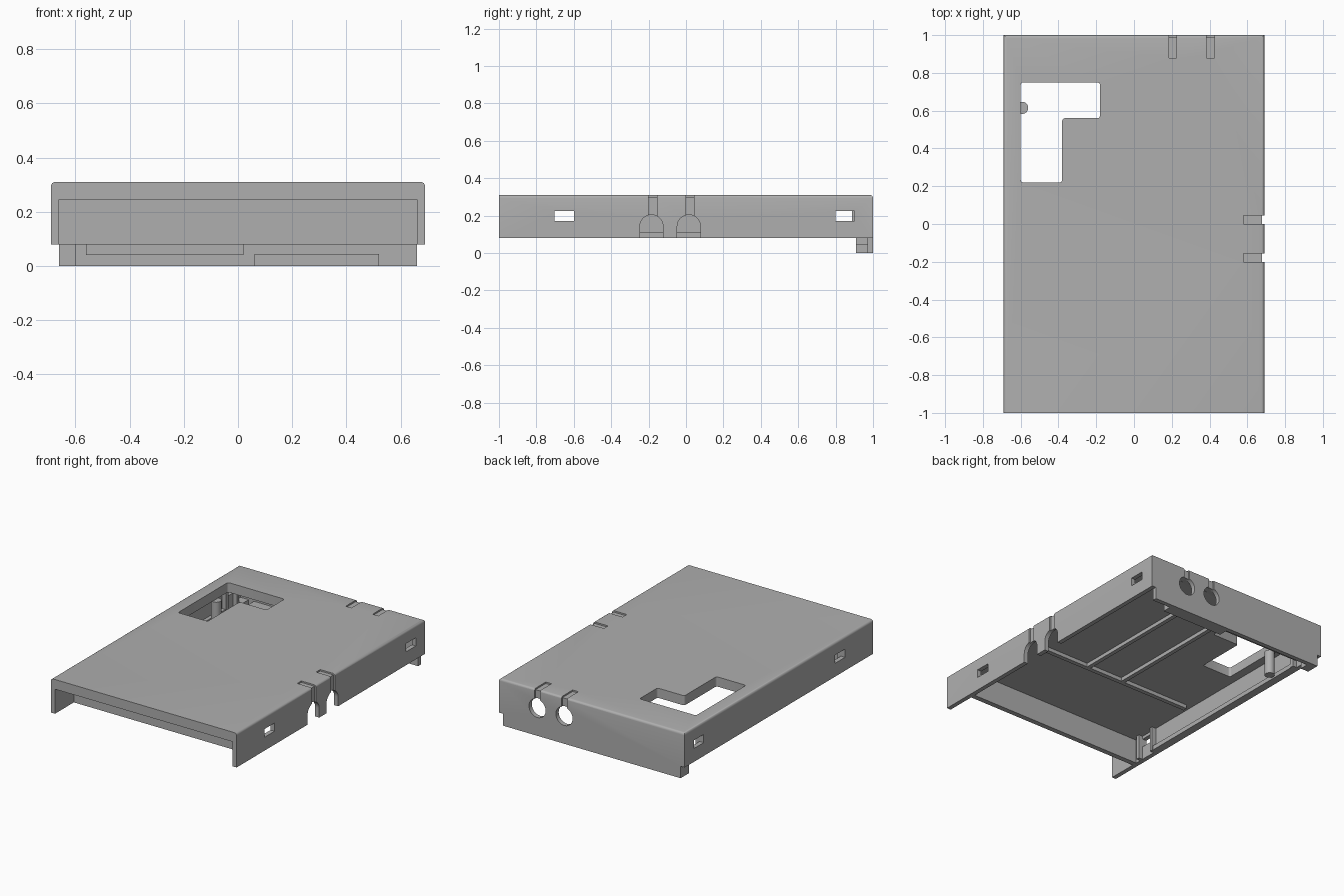
import bpy, bmesh, math
from mathutils import Matrix, Vector

cube = bpy.data.objects.get("Cube")
if cube:
    bpy.data.objects.remove(cube, do_unlink=True)

grey = bpy.data.materials.new("plain grey")
grey.use_nodes = True
COLOUR = (0.43, 0.43, 0.43, 1)
grey.diffuse_color = COLOUR
grey.node_tree.nodes["Principled BSDF"].inputs["Base Color"].default_value = COLOUR

FLOOR, TOP, CEILING = 0.08, 0.31, 0.245   # rim, roof and inside heights
OUT, INN = 0.69, 0.66                     # half widths outside and inside


def finish(name, bm):
    bmesh.ops.recalc_face_normals(bm, faces=bm.faces)
    mesh = bpy.data.meshes.new(name)
    bm.to_mesh(mesh)
    bm.free()
    mesh.materials.append(grey)
    ob = bpy.data.objects.new(name, mesh)
    bpy.context.collection.objects.link(ob)
    return ob


def box_mesh(x, y, z):
    bm = bmesh.new()
    bmesh.ops.create_cube(bm, size=1)
    for v in bm.verts:
        v.co = Vector([a + (b - a) * (c + 0.5) for (a, b), c in zip((x, y, z), v.co)])
    return bm


def box(name, x, y, z):
    return finish(name, box_mesh(x, y, z))


def prism(name, points, z0, z1, round_corners=0.0):
    bm = bmesh.new()
    face = bm.faces.new([bm.verts.new((x, y, z0)) for x, y in points])
    up = bmesh.ops.extrude_face_region(bm, geom=[face])["geom"]
    bmesh.ops.translate(bm, vec=(0, 0, z1 - z0),
                        verts=[g for g in up if isinstance(g, bmesh.types.BMVert)])
    if round_corners:
        upright = [e for e in bm.edges if abs(e.verts[0].co.z - e.verts[1].co.z) > 0.01]
        bmesh.ops.bevel(bm, geom=upright, offset=round_corners, segments=4,
                        profile=0.5, affect='EDGES')
    return finish(name, bm)


def cylinder(name, centre, radius, depth, axis='Z'):
    bm = bmesh.new()
    turn = {'Z': Matrix(), 'X': Matrix.Rotation(math.pi / 2, 4, 'Y'),
            'Y': Matrix.Rotation(math.pi / 2, 4, 'X')}[axis]
    bmesh.ops.create_cone(bm, cap_ends=True, segments=40, radius1=radius, radius2=radius,
                          depth=depth, matrix=Matrix.Translation(centre) @ turn)
    return finish(name, bm)


def cut(target, cutter):
    cutter.hide_render = True
    mod = target.modifiers.new("cut", 'BOOLEAN')
    mod.operation, mod.solver, mod.object = 'DIFFERENCE', 'EXACT', cutter
    bpy.context.view_layer.update()
    result = bpy.data.meshes.new_from_object(
        target.evaluated_get(bpy.context.evaluated_depsgraph_get()))
    target.modifiers.clear()
    target.data = result
    bpy.data.objects.remove(cutter, do_unlink=True)


# Shell with rounded roof edges on both sides and the back
bm = box_mesh((-OUT, OUT), (-1, 1), (FLOOR, TOP))
rounded = []
for e in bm.edges:
    a, b = (v.co for v in e.verts)
    mid = (a + b) / 2
    if mid.z > TOP - 0.01 and mid.y > -0.9:
        rounded.append(e)
bmesh.ops.bevel(bm, geom=rounded, offset=0.016, segments=4, profile=0.5, affect='EDGES')
shell = finish("cover_shell", bm)

# Inside cavity and front recess leave a cross wall between them
cut(shell, box("cavity", (-INN, INN), (-0.765, 0.97), (0, CEILING)))
cut(shell, box("front_recess", (-INN, INN), (-1.1, -0.8), (0, CEILING)))

# L-shaped window in the roof
cut(shell, prism("window", [(-0.6, 0.22), (-0.38, 0.22), (-0.38, 0.56), (-0.18, 0.56),
                            (-0.18, 0.75), (-0.6, 0.75)], 0.2, 0.4, 0.014))

# Clip slots through both side walls
for y in (-0.65, 0.85):
    cut(shell, box("clip_slot", (-0.8, 0.8), (y - 0.052, y + 0.052), (0.17, 0.225)))

# Cable arches in the left wall with shallow grooves up and over the roof
for y in (-0.185, 0.015):
    cut(shell, cylinder("arch_top", (0.69, y, 0.142), 0.062, 0.2, 'X'))
    cut(shell, box("arch_leg", (0.59, 0.79), (y - 0.062, y + 0.062), (0, 0.142)))
    groove = (y - 0.015, y + 0.029)
    cut(shell, box("wall_groove", (OUT - 0.012, 0.8), groove, (0.15, 0.4)))
    cut(shell, box("roof_groove", (0.58, 0.8), groove, (TOP - 0.01, 0.4)))

# Round cable holes in the back wall with matching grooves
for x in (0.205, 0.405):
    cut(shell, cylinder("cable_hole", (x, 1, 0.185), 0.062, 0.12, 'Y'))
    groove = (x - 0.021, x + 0.021)
    cut(shell, box("wall_groove", groove, (0.988, 1.1), (0.2, 0.4)))
    cut(shell, box("roof_groove", groove, (0.88, 1.1), (TOP - 0.01, 0.4)))

# Back skirt below the rim with its inner locating lips
box("back_skirt", (-INN, INN), (0.97, 1), (0, FLOOR))
box("upper_lip", (-0.56, 0.02), (0.91, 0.97), (0.04, 0.11))
box("lower_lip", (0.06, 0.52), (0.91, 0.97), (0, 0.045))
box("corner_lip", (-INN, -0.6), (0.91, 0.97), (0, 0.11))

# Ledge along the right wall
box("side_ledge", (-INN, -0.635), (-0.58, 0.78), (FLOOR, 0.11))

# Bars beside the right clip slots
for y in (-0.715, -0.585, 0.785, 0.9):
    box("clip_bar", (-INN, -0.63), (y - 0.012, y + 0.012), (FLOOR, CEILING))

# Stiffening ribs under the roof
box("cross_rib", (-0.62, 0.53), (-0.255, -0.225), (0.22, CEILING))
for x in (0.18, -0.1):
    box("long_rib", (x - 0.014, x + 0.014), (-0.225, 0.66), (0.22, CEILING))

# Post at the window edge
post = cylinder("post", (-0.592, 0.615, (FLOOR + CEILING) / 2), 0.032, CEILING - FLOOR)

# Smooth shading on rounded parts
for ob in (shell, post):
    bpy.ops.object.select_all(action='DESELECT')
    ob.select_set(True)
    bpy.context.view_layer.objects.active = ob
    bpy.ops.object.shade_smooth_by_angle(angle=math.radians(30))
